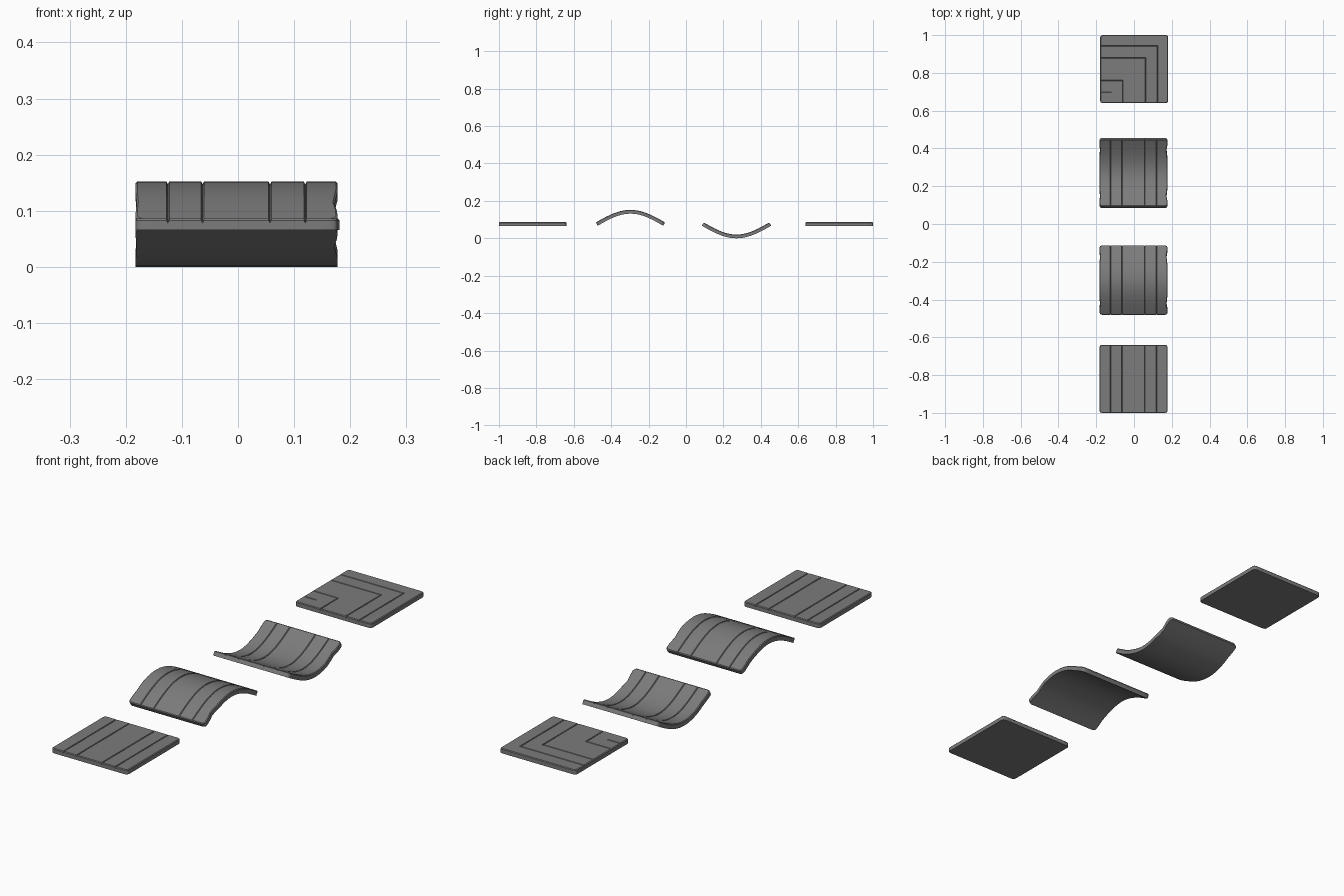
import bpy, bmesh, math

if "Cube" in bpy.data.objects:
    bpy.data.objects.remove(bpy.data.objects["Cube"])

HALF, THICK, R, BEVEL = 0.18, 0.02, 0.012, 0.003
GROOVE_W, GROOVE_D = 0.0025, 0.005
GROOVES = [-0.1225, -0.0605, 0.0595, 0.1225]

grey = bpy.data.materials.new("stone_grey")
grey.diffuse_color = (0.2, 0.2, 0.2, 1)
grey.use_nodes = True
grey.node_tree.nodes["Principled BSDF"].inputs["Base Color"].default_value = grey.diffuse_color


def stops(with_grooves):
    # grid lines: rounded rim, regular steps and optional groove lines
    s = {round(-0.15 + 0.025 * i, 4) for i in range(13)}
    for e in (HALF, HALF - BEVEL, HALF - R):
        s |= {e, -e}
    if with_grooves:
        s = {v for v in s if all(abs(v - g) > 0.004 for g in GROOVES)}
        for g in GROOVES:
            s |= {g - GROOVE_W, g, g + GROOVE_W}
    return sorted(s)


def round_corner(x, y):
    # turn the square corner rings into concentric arcs
    c = HALF - R
    a, b = abs(x) - c, abs(y) - c
    if a > 0 and b > 0:
        k = max(a, b) / math.hypot(a, b)
        x, y = math.copysign(c + a * k, x), math.copysign(c + b * k, y)
    return x, y


def make_tile(name, cx, cy, rise=0.0, corner=False):
    xs, ys = stops(True), stops(corner)
    bm = bmesh.new()

    def place(x, y, top):
        # surface height with carved joints and a softened rim
        h = THICK / 2 if top else -THICK / 2
        if top:
            u = max(x, y) if corner else x
            if corner and x <= GROOVES[0] + 1e-6 and y < GROOVES[1] - 0.01:
                u = y
            if any(abs(u - g) < 1e-5 for g in GROOVES):
                if not (corner and abs(u - GROOVES[0]) < 1e-5 and x > y + 1e-5):
                    h -= GROOVE_D
            if max(abs(x), abs(y)) > HALF - 1e-5:
                h -= BEVEL
        px, py = round_corner(x, y)
        # worn side edges on the bent tiles
        if rise and abs(x) > HALF - R - 1e-5:
            chip = 0.006 if x > 0 else 0.002
            px -= math.copysign(chip, x) * math.exp(-((abs(y) - 0.12) / 0.022) ** 2)
        # bend along y, offset by the curve normal
        t = py / HALF * math.pi / 2
        z = rise * math.cos(t)
        slope = -rise * math.sin(t) * math.pi / 2 / HALF
        n = math.hypot(1, slope)
        return bm.verts.new((px, py - slope / n * h, 0.076 + z + h / n))

    top = [[place(x, y, True) for x in xs] for y in ys]
    bot = [[place(x, y, False) for x in xs] for y in ys]
    nx, ny = len(xs), len(ys)
    for j in range(ny - 1):
        for i in range(nx - 1):
            for g in (top, bot):
                q = [g[j][i], g[j][i + 1], g[j + 1][i + 1], g[j + 1][i]]
                bm.faces.new(q if g is top else q[::-1])
    # side walls around the rim
    ring = [(0, i) for i in range(nx - 1)] + [(j, nx - 1) for j in range(ny - 1)]
    ring += [(ny - 1, i) for i in range(nx - 1, 0, -1)] + [(j, 0) for j in range(ny - 1, 0, -1)]
    for k, (j, i) in enumerate(ring):
        j2, i2 = ring[(k + 1) % len(ring)]
        bm.faces.new([bot[j][i], bot[j2][i2], top[j2][i2], top[j][i]])
    bmesh.ops.recalc_face_normals(bm, faces=bm.faces)

    me = bpy.data.meshes.new(name)
    bm.to_mesh(me)
    bm.free()
    me.materials.append(grey)
    ob = bpy.data.objects.new(name, me)
    ob.location = (cx, cy, 0)
    bpy.context.collection.objects.link(ob)
    bpy.ops.object.select_all(action='DESELECT')
    ob.select_set(True)
    bpy.context.view_layer.objects.active = ob
    bpy.ops.object.shade_smooth_by_angle(angle=math.radians(25))


make_tile("straight_tile", -0.0025, -0.82)
make_tile("hill_tile", -0.0025, -0.297, rise=0.066)
make_tile("valley_tile", -0.0025, 0.27, rise=-0.066)
make_tile("corner_tile", 0.001, 0.82, corner=True)
